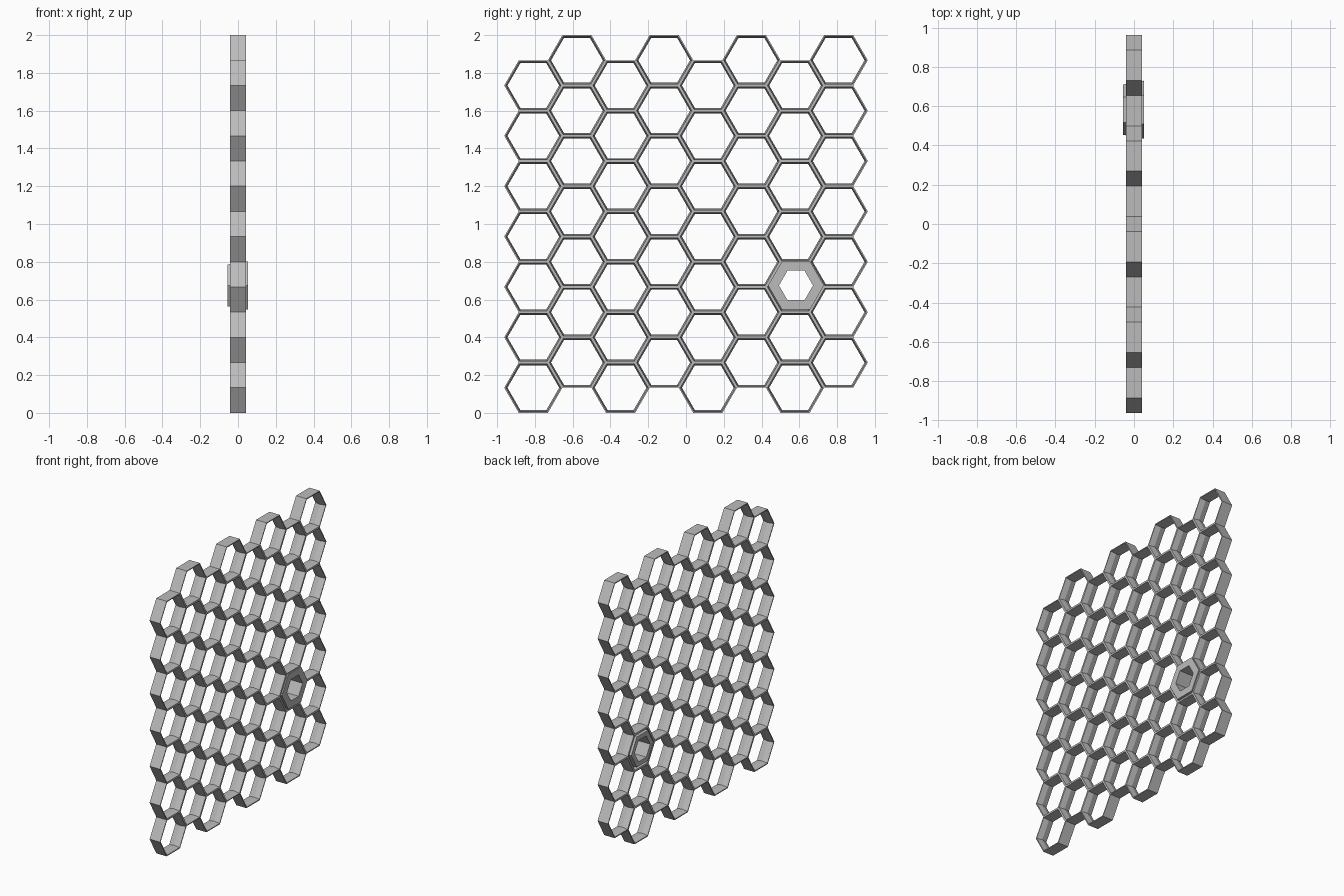
import bpy, bmesh, math

if "Cube" in bpy.data.objects:
    bpy.data.objects.remove(bpy.data.objects["Cube"])

PITCH = 2 / 7.5                 # flat-to-flat height of one cell
R = PITCH / math.sqrt(3)        # cell corner radius


def material(name, c):
    m = bpy.data.materials.new(name)
    m.diffuse_color = (c, c, c, 1)
    m.use_nodes = True
    m.node_tree.nodes["Principled BSDF"].inputs["Base Color"].default_value = m.diffuse_color
    return m


grey = material("light grey", 0.5)


def hex_ring(bm, cy, cz, profile):
    """Sweep a closed (x, radius) profile around a hexagon facing x."""
    loops = []
    for k in range(6):
        a = math.radians(60 * k)
        loops.append([bm.verts.new((x, cy + r * math.cos(a), cz + r * math.sin(a)))
                      for x, r in profile])
    n = len(profile)
    for k in range(6):
        a, b = loops[k], loops[(k + 1) % 6]
        for j in range(n):
            bm.faces.new((a[j], b[j], b[(j + 1) % n], a[(j + 1) % n]))


def finish(bm, name):
    bmesh.ops.recalc_face_normals(bm, faces=bm.faces)
    me = bpy.data.meshes.new(name)
    bm.to_mesh(me)
    bm.free()
    me.materials.append(grey)
    bpy.context.collection.objects.link(bpy.data.objects.new(name, me))


# Honeycomb panel: eight staggered columns of seven open cells
T = 0.042
wall = [(-T, R), (T, R), (T, R - 0.008), (0, R - 0.017), (-T, R - 0.008)]
bm = bmesh.new()
for i in range(8):
    for k in range(7):
        hex_ring(bm, (i - 3.5) * 1.5 * R, PITCH * (k + 0.5 + 0.5 * (i % 2)), wall)
finish(bm, "honeycomb_panel")

# Thick tapered collar plugged into one cell
bm = bmesh.new()
hex_ring(bm, 2.5 * 1.5 * R + 0.005, PITCH * 2.5 + 0.008,
         [(-0.055, 0.128), (0.052, 0.148), (0.052, 0.09), (-0.055, 0.09)])
finish(bm, "cell_collar")
